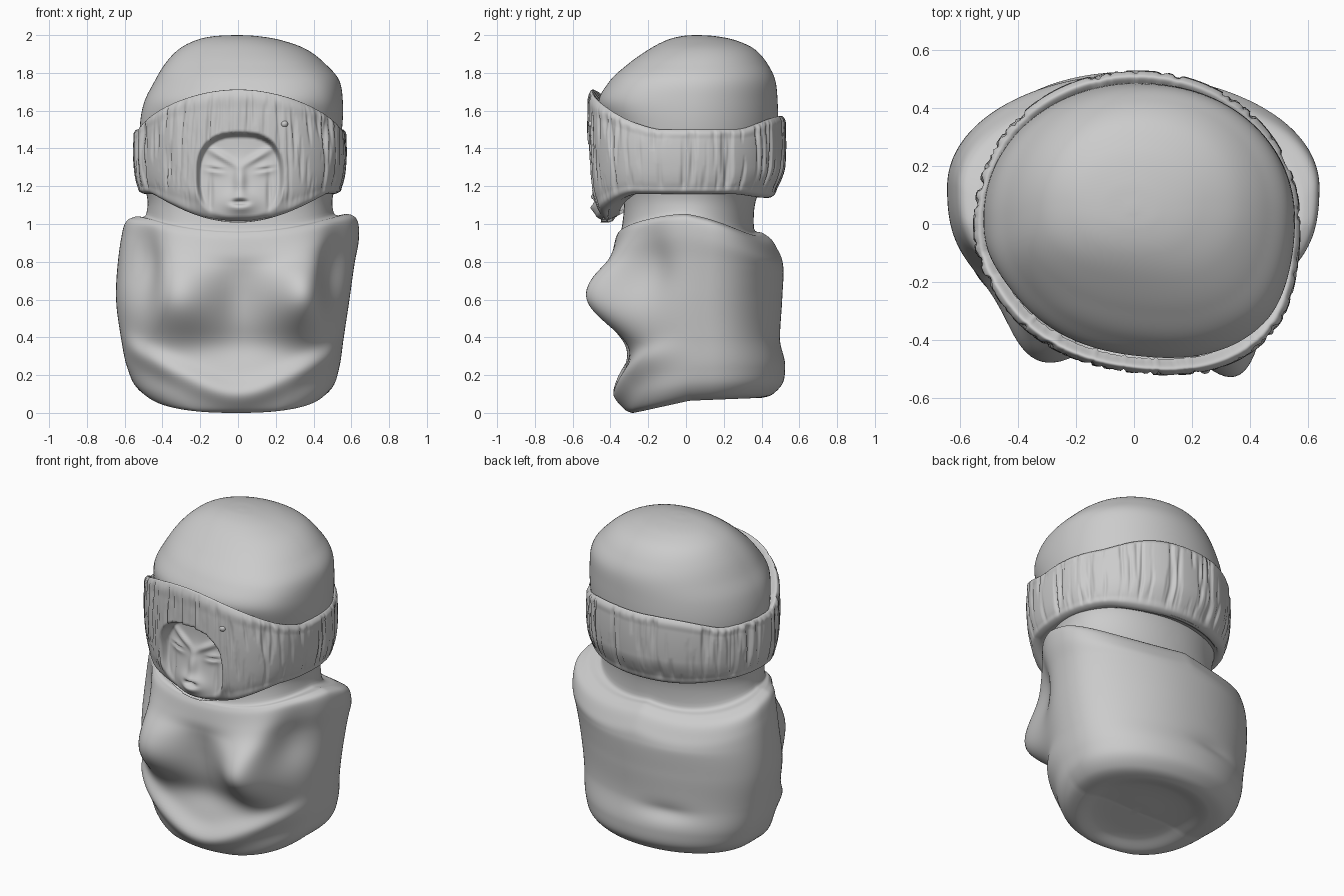
import bpy, math
from mathutils import Vector, noise

if "Cube" in bpy.data.objects:
    bpy.data.objects.remove(bpy.data.objects["Cube"])


def clamp(v):
    return max(0.0, min(1.0, v))


def smooth(a, b, v):
    t = clamp((v - a) / (b - a))
    return t * t * (3 - 2 * t)


def gauss(*terms):
    return math.exp(-sum(t * t for t in terms))


def spline(rows, step):
    """Chord-length Hermite curve through the section rows."""
    p = [Vector(r) for r in rows]
    d = [max((b - a).length, 1e-4) for a, b in zip(p, p[1:])]
    v = [(b - a) / l for a, b, l in zip(p, p[1:], d)]
    m = [v[0]] + [(v[i-1] * d[i] + v[i] * d[i-1]) / (d[i-1] + d[i])
                  for i in range(1, len(v))] + [v[-1]]
    out = []
    for i, l in enumerate(d):
        n = max(3, int(l / step))
        for k in range(n):
            t = k / n
            h = t * t * (3 - 2 * t)
            out.append(p[i] * (1 - h) + p[i+1] * h
                       + m[i] * l * t * (1 - t) ** 2 - m[i+1] * l * t * t * (1 - t))
    return out + [p[-1]]


def loft(name, rows, sides, step, warp, front=2.4, back=2.05):
    """Rows are z, left x, right x, front y, back y, y of the widest point."""
    verts, faces = [], []
    secs = spline(rows, step)
    for z, xl, xr, yf, yb, cy in secs:
        for j in range(sides):
            a = 2 * math.pi * j / sides
            c, s = math.cos(a), math.sin(a)
            power = back if s > 0 else front
            c = math.copysign(abs(c) ** (2 / power), c)
            s = math.copysign(abs(s) ** (2 / power), s)
            x = (xl + xr) / 2 + c * (xr - xl) / 2
            y = cy + s * ((yb - cy) if s > 0 else (cy - yf))
            verts.append(warp(x, y, z))
    for i in range(len(secs) - 1):
        for j in range(sides):
            k = (j + 1) % sides
            faces.append((i*sides + j, i*sides + k, (i+1)*sides + k, (i+1)*sides + j))
    top = (len(secs) - 1) * sides
    if rows[0][2] < 0.1:
        faces.append(tuple(range(sides))[::-1])
    if rows[-1][2] < 0.1:
        faces.append(tuple(range(top, top + sides)))
    mesh = bpy.data.meshes.new(name)
    mesh.from_pydata(verts, [], faces)
    mesh.polygons.foreach_set("use_smooth", [True] * len(faces))
    obj = bpy.data.objects.new(name, mesh)
    bpy.context.collection.objects.link(obj)
    return obj


# Torso and neck: tilted base, chest bulges, side hollows, folded arms
bumps = [  # centre, radii, push
    ((-.30, -.28, .60), (.21, .4, .21), (-.02, -.165, 0)),
    ((.36, -.28, .61), (.20, .4, .21), (.01, -.25, 0)),
    ((0, -.36, .58), (.09, .2, .20), (0, .02, 0)),
    ((-.50, -.19, .78), (.10, .17, .22), (.05, .07, 0)),
    ((.53, -.19, .72), (.10, .17, .22), (-.05, .07, 0)),
    ((0, -.35, .35), (.45, .2, .10), (0, .03, 0)),
    ((-.2, .5, .35), (.16, .2, .06), (0, -.02, 0)),
]


def torso_warp(x, y, z):
    p = Vector((x, y, z))
    for c, r, push in bumps:
        p += Vector(push) * gauss(*((a - b) / q for a, b, q in zip((x, y, z), c, r)))
    arm = gauss((z - .04 - .50 * math.sqrt(x * x + .015)) / .07)
    p.y -= .05 * arm * smooth(.1, -.15, y)
    rise = min(max(0, y + .28) * .22, .065) + .04 * max(0, y)
    p.z += rise * clamp((.4 - z) / .4)
    collar = smooth(.7, .95, z) * smooth(1.16, 1.04, z)
    p.z += collar * (.30 * x * x - .07 - .38 * max(0, y) * abs(x))
    p.z = max(0, p.z)
    return p


loft("torso", [
    (.025, -.02, .02, -.02, .06, .02),
    (.02, -.28, .26, -.20, .30, .08),
    (.00, -.40, .38, -.28, .41, .10),
    (.03, -.49, .46, -.32, .47, .12),
    (.10, -.55, .51, -.335, .515, .13),
    (.20, -.585, .535, -.33, .525, .13),
    (.40, -.62, .56, -.32, .50, .13),
    (.60, -.645, .59, -.34, .51, .13),
    (.80, -.635, .62, -.375, .515, .13),
    (.90, -.62, .64, -.385, .50, .13),
    (.98, -.60, .635, -.375, .46, .12),
    (1.02, -.55, .59, -.36, .41, .08),
    (1.05, -.49, .51, -.34, .36, .03),
    (1.10, -.48, .50, -.33, .36, .02),
    (1.22, -.50, .52, -.34, .42, .02),
], 180, .015, torso_warp)


# The front of the head is turned slightly to one side
def turn(x, y):
    return -.11 * x * smooth(0, -.3, y)


# Smooth dome of the head
loft("head_dome", [
    (1.30, -.48, .50, -.36, .44, .03),
    (1.50, -.52, .55, -.40, .485, .02),
    (1.65, -.495, .555, -.455, .485, .02),
    (1.75, -.445, .54, -.40, .475, .03),
    (1.85, -.385, .46, -.295, .43, .05),
    (1.92, -.32, .37, -.20, .37, .07),
    (1.97, -.23, .24, -.11, .27, .08),
    (1.995, -.12, .10, -.02, .15, .06),
    (2.00, -.02, .01, .04, .07, .055),
], 128, .02, lambda x, y, z: (x, y + .85 * turn(x, y), z), front=2.3)


# Face relief: recess depth on the front of the band, as a y position
def face_y(x, z):
    ax = abs(x)
    out = .005 + .032 * gauss(x / .03, (z - 1.23) / .08)         # nose
    out += .035 * gauss(x / .10, (z - 1.10) / .07)               # muzzle
    out += .028 * gauss(x / .06, (z - 1.115) / .042)             # lips
    out -= .06 * gauss(x / .04, (z - 1.115) / .016)              # mouth slit
    out += .016 * gauss((ax - .13) / .05, (z - 1.29 - .15 * (ax - .13)) / .028)  # eyes
    out -= .022 * gauss((ax - .13) / .04, (z - 1.29 - .15 * (ax - .13)) / .008)
    brow = z - 1.32 - .55 * (ax - .03)
    out += .018 * gauss(brow / .022, (ax - .09) / .08)
    out -= .014 * gauss((ax - .155) / .012, (z - 1.17) / .09)    # cheek lines
    return -.425 - .025 * smooth(1.42, 1.1, z) - out + .6 * x * x


# Headband: curved upper and lower edges, strand grooves and face opening
def band_warp(x, y, h):
    r = math.hypot(x / .565, y / .525)
    u, n = x / .565 / r, y / .525 / r
    top = 1.5 + .21 * clamp((-.23 - n) / .77) ** 1.3 + .07 * smooth(.5, 1, n)
    low = 1.16 - .15 * clamp((-n - .45) / .55) ** 1.5 - .02 * smooth(.5, 1, n)
    z = low + h * (top - low)
    skew = turn(x, y)
    if r < .86:
        return x, y + skew, z
    y -= .03 * smooth(.4, 0, h) * smooth(.4, 1, n)
    y += .045 * smooth(.2, 0, h) * smooth(-.8, -1, n)
    slant = z * u * 6 * clamp(-n)
    strand = noise.noise((u * 16 + slant, n * 16, z * 2.5))
    strand += .6 * noise.noise((u * 36 + slant * 2, n * 36, z * 5 + 7))
    mask = 0
    if n < -.5:
        d = 1 - (abs((x - .01) / .235) ** 2.6 + abs((z - 1.25) / .24) ** 2.6) ** (1 / 2.6)
        mask = smooth(0, .13, d)
    cut = .022 * (max(0, strand) - .15) * smooth(0, .2, h) * smooth(1.04, .9, h) * (1 - mask)
    x, y = x - u * cut, y - n * cut
    return x, y * (1 - mask) + face_y(x - .01, z) * mask + skew, z


profile = [(.68, .06), (.80, .02), (.905, 0), (.945, .03), (.965, .12), (.985, .25),
           (1.0, .45), (1.005, .65), (1.0, .85), (.992, .97), (.975, 1.0), (.90, .94)]
loft("headband", [(h, -.55 * s, .57 * s, -.51 * s, .525 * s, 0) for s, h in profile],
     440, .014, band_warp, front=2.3)

# Small stud on the band
bpy.ops.mesh.primitive_uv_sphere_add(segments=20, ring_count=10, radius=.02,
                                     location=(.245, -.498, 1.53))
bpy.context.object.name = "band_stud"
bpy.ops.object.shade_smooth()
